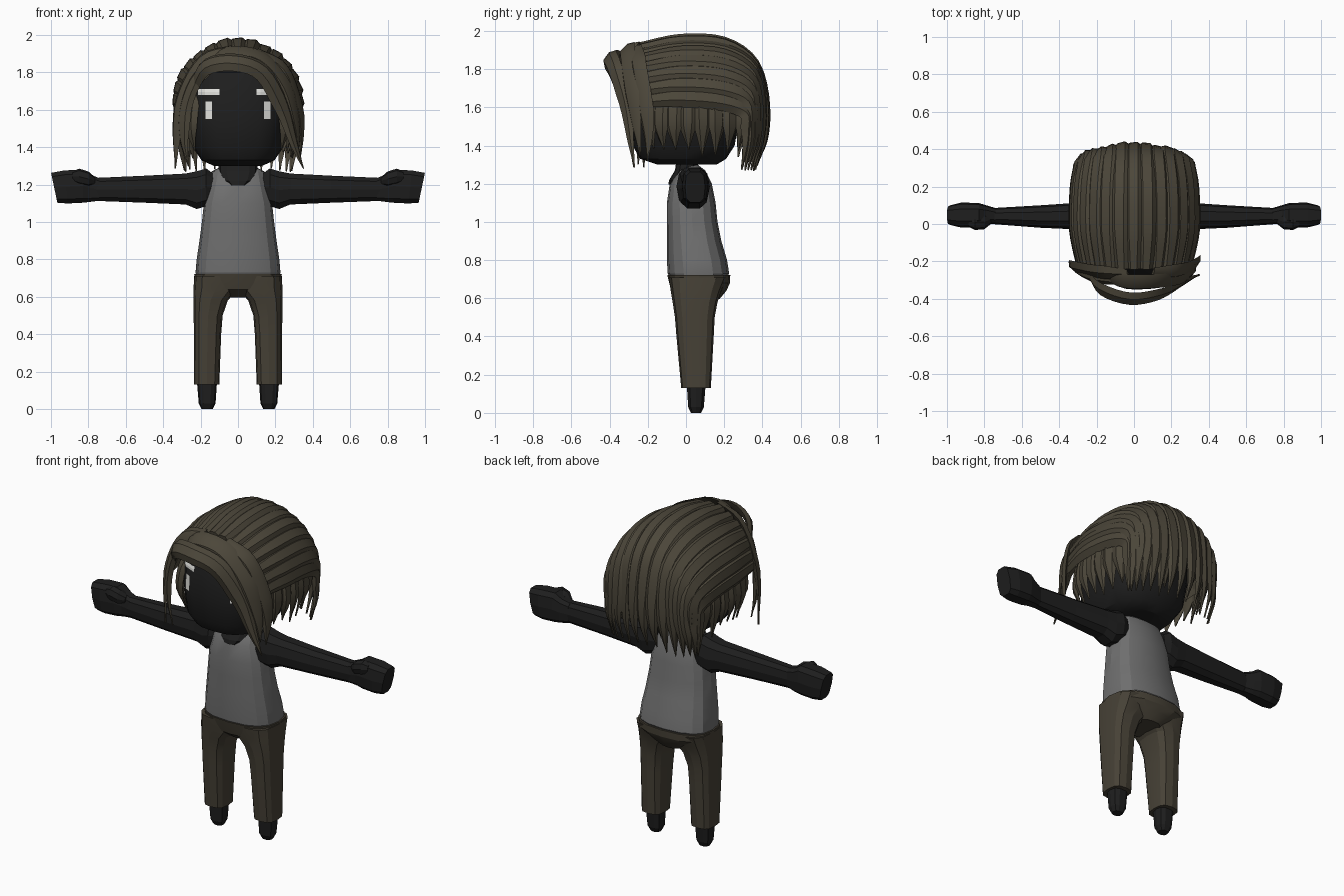
import bpy, bmesh, math, random
from mathutils import Vector
from mathutils.bvhtree import BVHTree

if "Cube" in bpy.data.objects:
    bpy.data.objects.remove(bpy.data.objects["Cube"])

random.seed(4)


def material(name, rgb):
    m = bpy.data.materials.new(name)
    m.diffuse_color = (*rgb, 1)
    m.use_nodes = True
    m.node_tree.nodes["Principled BSDF"].inputs["Base Color"].default_value = m.diffuse_color
    return m


SKIN = material("near_black_skin", (0.013, 0.013, 0.013))
SHIRT = material("grey_shirt", (0.16, 0.16, 0.16))
PANTS = material("brown_trousers", (0.062, 0.053, 0.037))
HAIR = material("olive_brown_hair", (0.072, 0.062, 0.042))
WHITE = material("eye_white", (0.75, 0.75, 0.72))


def finish(bm, name, mat, mirror=False, smooth=None):
    bmesh.ops.recalc_face_normals(bm, faces=bm.faces)
    me = bpy.data.meshes.new(name)
    bm.to_mesh(me)
    bm.free()
    me.materials.append(mat)
    ob = bpy.data.objects.new(name, me)
    bpy.context.collection.objects.link(ob)
    if mirror:
        ob.modifiers.new("mirror", 'MIRROR').use_mirror_merge = False
    if smooth:
        bpy.ops.object.select_all(action='DESELECT')
        ob.select_set(True)
        bpy.context.view_layer.objects.active = ob
        bpy.ops.object.shade_smooth_by_angle(angle=math.radians(smooth))
    return ob


def skin_rings(bm, rings):
    """Bridge a list of equal rings and cap both ends."""
    vs = [[bm.verts.new(p) for p in r] for r in rings]
    n = len(vs[0])
    for a, b in zip(vs, vs[1:]):
        for i in range(n):
            j = (i + 1) % n
            bm.faces.new((a[i], a[j], b[j], b[i]))
    bm.faces.new(vs[0])
    bm.faces.new(vs[-1])


def oval(a0, a1, b0, b1, n, e):
    """Rounded-box outline between two ranges."""
    pts = []
    for i in range(n):
        t = 2 * math.pi * i / n
        c, s = math.cos(t), math.sin(t)
        u = math.copysign(abs(c) ** (2 / e), c)
        v = math.copysign(abs(s) ** (2 / e), s)
        pts.append(((a0 + a1) / 2 + u * (a1 - a0) / 2, (b0 + b1) / 2 + v * (b1 - b0) / 2))
    return pts


def upright(rows, n=16, e=2.6):
    """Body volume from rows of (z, x0, x1, y_front, y_back)."""
    bm = bmesh.new()
    skin_rings(bm, [[(x, y, z) for x, y in oval(x0, x1, y0, y1, n, e)]
                    for z, x0, x1, y0, y1 in rows])
    return bm


def centred(rows, **kw):
    return upright([(z, -r, r, f, b) for z, r, f, b in rows], **kw)


def sideways(rows, n=10, e=2.5):
    """Limb volume along x from rows of (x, y0, y1, z0, z1, slant)."""
    bm = bmesh.new()
    skin_rings(bm, [[(x + (z - 1.18) * k, y, z) for y, z in oval(y0, y1, z0, z1, n, e)]
                    for x, y0, y1, z0, z1, k in rows])
    return bm


# Tank top
finish(centred([(.70, .220, -.08, .21), (.73, .227, -.096, .226), (.80, .221, -.1, .215),
                (.90, .206, -.1, .185), (1.0, .193, -.1, .165), (1.1, .182, -.1, .155),
                (1.2, .155, -.085, .135), (1.27, .14, -.04, .10), (1.3, .08, -.01, .06)]),
       "tank_top", SHIRT, smooth=20)
# Neck with scooped front
finish(centred([(1.195, .055, -.093, .05), (1.22, .085, -.088, .05),
                (1.27, .105, -.058, .06), (1.35, .1, -.045, .07)], n=12), "neck", SKIN)
# Trousers
finish(centred([(.595, .08, -.02, .175), (.64, .16, -.078, .212),
                (.68, .232, -.088, .23), (.722, .234, -.098, .232)]), "hips", PANTS, smooth=20)
finish(upright([(.13, .1, .234, -.025, .13), (.4, .09, .236, -.05, .145),
                (.5, .082, .237, -.058, .15), (.58, .055, .238, -.07, .165),
                (.64, .0, .238, -.08, .185), (.71, .0, .234, -.09, .215)], n=12, e=3),
       "trouser_leg", PANTS, True, 20)
# Feet
finish(upright([(0, .135, .195, .025, .08), (.03, .12, .21, .01, .095),
                (.15, .112, .22, .002, .105)], n=10), "foot", SKIN, True)
# Arms, fists and thumbs
finish(sideways([(.13, -.03, .11, 1.10, 1.26, 0), (.17, -.05, .125, 1.08, 1.29, 0),
                 (.22, -.04, .12, 1.065, 1.275, 0), (.28, -.03, .115, 1.09, 1.262, 0),
                 (.5, -.02, .10, 1.10, 1.25, 0), (.76, .0, .085, 1.11, 1.238, 0)]),
       "arm", SKIN, True)
finish(sideways([(.74, .0, .085, 1.112, 1.236, 0), (.79, .0, .1, 1.105, 1.255, 0),
                 (.83, -.015, .112, 1.1, 1.283, 0), (.92, -.02, .115, 1.096, 1.278, .1),
                 (.982, -.005, .1, 1.1, 1.265, .21)], e=3.2), "fist", SKIN, True)
finish(sideways([(.765, .0, .05, 1.2, 1.24, 0), (.80, -.028, .05, 1.19, 1.27, 0),
                 (.85, -.032, .05, 1.2, 1.285, 0), (.885, -.015, .04, 1.215, 1.27, 0)], n=8),
       "thumb", SKIN, True)

# Head
head = centred([(1.3, .13, -.15, .16), (1.33, .195, -.24, .21), (1.4, .243, -.28, .255),
                (1.55, .265, -.29, .28), (1.7, .26, -.283, .28), (1.8, .22, -.24, .24),
                (1.85, .12, -.12, .15)], n=20, e=2.8)
bmesh.ops.recalc_face_normals(head, faces=head.faces)
tree = BVHTree.FromBMesh(head)
finish(head, "head", SKIN, smooth=30)


def face_plate(name, x0, x1, z0, z1, nx=4, nz=4):
    """Thin plate laid on the front of the head, on both sides."""
    bm = bmesh.new()
    grid = []
    for j in range(nz + 1):
        row = []
        for i in range(nx + 1):
            x, z = x0 + (x1 - x0) * i / nx, z0 + (z1 - z0) * j / nz
            hit = tree.ray_cast(Vector((x, -1, z)), Vector((0, 1, 0)))[0]
            row.append(bm.verts.new((x, hit.y - .006, z)))
        grid.append(row)
    for a, b in zip(grid, grid[1:]):
        for i in range(nx):
            bm.faces.new((a[i], a[i + 1], b[i + 1], b[i]))
    me_ob = finish(bm, name, WHITE, True)
    me = me_ob.data
    if me.polygons[0].normal.y > 0:
        me.flip_normals()


face_plate("eye", .138, .174, 1.55, 1.645)
face_plate("eyebrow", .1, .215, 1.68, 1.712, 6, 2)

# Scalp under the locks, open over the face and nape
bm = bmesh.new()
bmesh.ops.create_uvsphere(bm, u_segments=28, v_segments=18, radius=1)
for v in bm.verts:
    y = math.copysign(abs(v.co.y) ** .6, v.co.y)
    v.co = (v.co.x * .31, .07 + y * .33, 1.62 + v.co.z * .32)
cut = [f for f in bm.faces if f.calc_center_median().z < 1.5
       or (f.calc_center_median().y < -.13 and f.calc_center_median().z < 1.8)]
bmesh.ops.delete(bm, geom=cut, context='FACES')
finish(bm, "scalp", HAIR, smooth=40)

CENTRE = Vector((0, .06, 1.6))


def lock(bm, pts, w, t, steps=3):
    """Tapered lens-shaped lock of hair swept along a smooth path."""
    p = [Vector(q) for q in pts]
    p = [2 * p[0] - p[1]] + p + [2 * p[-1] - p[-2]]
    path = []
    for i in range(1, len(p) - 2):
        a, b, c, d = p[i - 1:i + 3]
        for k in range(steps):
            u = k / steps
            path.append(.5 * (2 * b + (c - a) * u + (2 * a - 5 * b + 4 * c - d) * u * u
                              + (3 * b - a - 3 * c + d) * u ** 3))
    path.append(p[-2])
    rings, last = [], len(path) - 1
    for i, q in enumerate(path):
        tan = (path[min(i + 1, last)] - path[max(i - 1, 0)]).normalized()
        out = q - CENTRE
        out = (out - tan * out.dot(tan)).normalized()
        side = tan.cross(out)
        u = i / last
        f = min(1, .65 + 2 * u) * min(1, (1 - u) * 2.6 + .04)
        g = t * max(f, .25)
        rings.append([q + side * (w * f * s) + out * (g * h) for s, h in
                      ((-1, -.3), (-.5, .75), (.4, 1), (1, -.1), (0, -.6))])
    skin_rings(bm, rings)


# Crown locks combed from the forehead over the top to the nape
bm = bmesh.new()
N = 15
for i in range(N):
    a = math.radians(-90 + 180 * i / (N - 1))
    s, c = math.sin(a), math.cos(a)
    r = random.uniform(-.008, .008)
    lock(bm, [(.29 * s, -.24, 1.64 + .28 * c + r), (.325 * s, -.03, 1.66 + .295 * c + r),
              (.32 * s, .2, 1.64 + .3 * c + r), (.295 * s, .32 + .04 * c, 1.58 + .25 * c),
              (.29 * s, .33 + .08 * c + r, 1.47 + .14 * c),
              (.3 * s, .32 + .09 * c + r, 1.38 + .05 * c),
              (.285 * s, .29 + .08 * c, 1.285 + 2.5 * r)], .056, .025, 4)
finish(bm, "crown_hair", HAIR, smooth=35)

# Lower layer hanging around the sides and back
bm = bmesh.new()
N = 22
for i in range(N):
    a = math.radians(-48 + 276 * i / (N - 1))
    c, s = math.cos(a), math.sin(a)
    x, y = .31 * math.copysign(abs(c) ** .55, c), .33 * s
    r = random.uniform(-.03, .03)
    lock(bm, [(x * k, .06 + y * k, z) for k, z in
              ((.9, 1.7), (1.0, 1.62), (1.03, 1.5), (.93, 1.36 + r))], .05, .022)
finish(bm, "hanging_hair", HAIR, smooth=35)

# Swept fringe and front locks: path, half width, thickness
bm = bmesh.new()
FRINGE = [
    ([(-.24, -.26, 1.72), (-.17, -.35, 1.83), (-.02, -.4, 1.855), (.13, -.375, 1.8),
      (.235, -.32, 1.62), (.3, -.29, 1.42), (.35, -.27, 1.285)], .055, .025),
    ([(-.17, -.27, 1.82), (-.05, -.31, 1.895), (.12, -.31, 1.87),
      (.25, -.29, 1.72), (.31, -.26, 1.5), (.32, -.24, 1.35)], .06, .022),
    ([(-.03, -.27, 1.92), (-.18, -.26, 1.86), (-.28, -.24, 1.7),
      (-.325, -.23, 1.5), (-.335, -.22, 1.285)], .055, .022),
    ([(-.08, -.31, 1.87), (-.21, -.29, 1.78), (-.28, -.26, 1.62),
      (-.29, -.25, 1.44), (-.265, -.25, 1.3)], .042, .02),
    ([(.1, -.26, 1.91), (.24, -.25, 1.82), (.31, -.22, 1.65),
      (.335, -.2, 1.48), (.33, -.2, 1.32)], .05, .02)]
for pts, w, t in FRINGE:
    lock(bm, pts, w, t, 4)
finish(bm, "fringe", HAIR, smooth=35)
